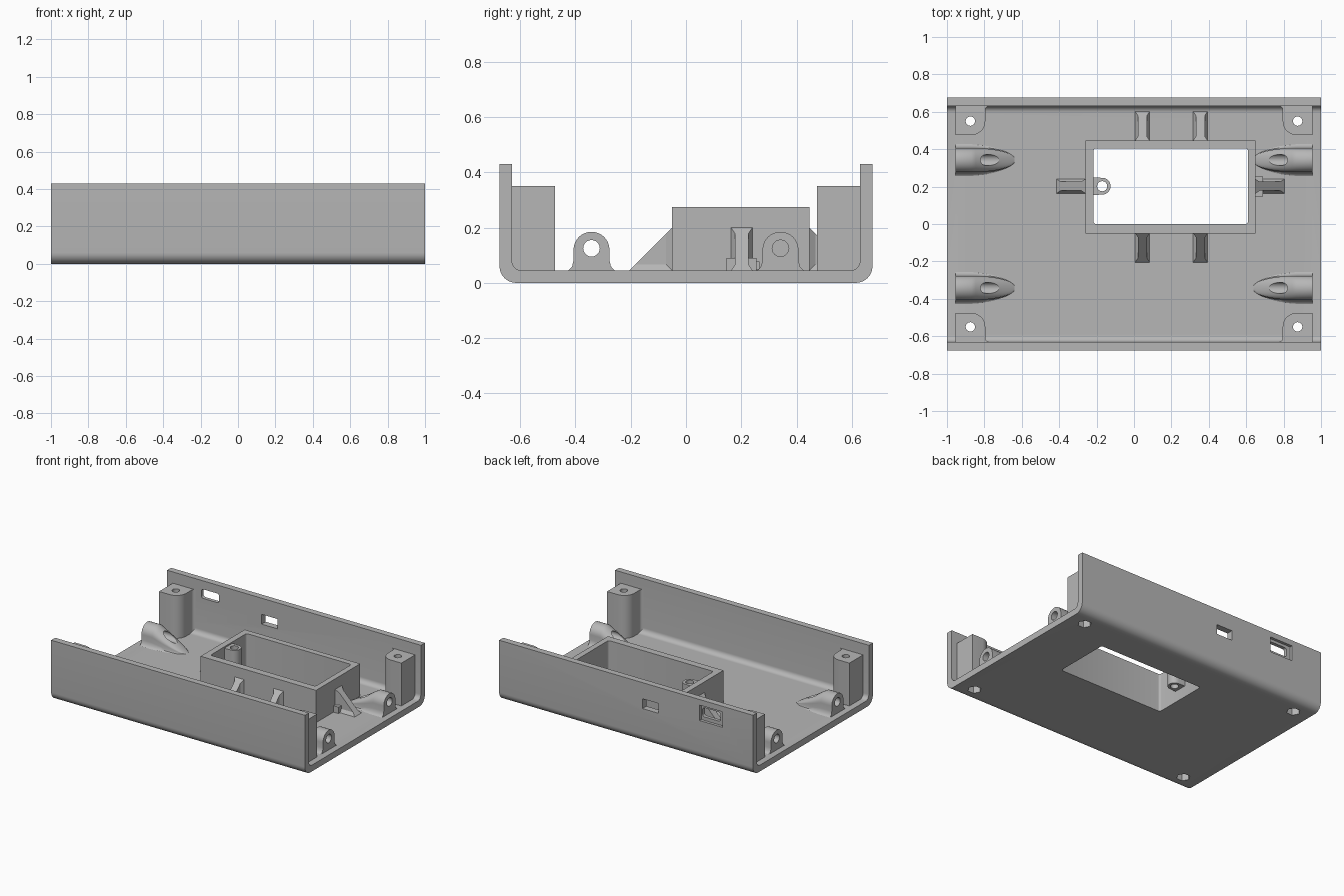
import bpy, bmesh, math
from math import cos, sin, pi

if "Cube" in bpy.data.objects:
    bpy.data.objects.remove(bpy.data.objects["Cube"], do_unlink=True)

grey = bpy.data.materials.new("plain grey")
grey.use_nodes = True
GREY = (0.47, 0.47, 0.47, 1)
grey.diffuse_color = GREY
grey.node_tree.nodes["Principled BSDF"].inputs["Base Color"].default_value = GREY

FLOOR = 0.045
CORNERS = [(sx, sy) for sx in (1, -1) for sy in (1, -1)]


def finish(name, bm):
    bmesh.ops.recalc_face_normals(bm, faces=bm.faces)
    mesh = bpy.data.meshes.new(name)
    bm.to_mesh(mesh)
    bm.free()
    mesh.materials.append(grey)
    obj = bpy.data.objects.new(name, mesh)
    bpy.context.collection.objects.link(obj)
    return obj


def loft(name, rings):
    """Skin equal-length rings of points and cap both ends."""
    bm = bmesh.new()
    rows = [[bm.verts.new(p) for p in ring] for ring in rings]
    n = len(rows[0])
    for a, b in zip(rows, rows[1:]):
        for i in range(n):
            j = (i + 1) % n
            bm.faces.new((a[i], a[j], b[j], b[i]))
    bm.faces.new(rows[0])
    bm.faces.new(rows[-1])
    return finish(name, bm)


def prism_z(name, pts, z0, z1):
    return loft(name, [[(x, y, z) for x, y in pts] for z in (z0, z1)])


def prism_x(name, pts, x0, x1):
    return loft(name, [[(x, y, z) for y, z in pts] for x in (x0, x1)])


def arc(cx, cy, r, a0, a1, n=8):
    angles = [math.radians(a0 + (a1 - a0) * i / n) for i in range(n + 1)]
    return [(cx + r * cos(a), cy + r * sin(a)) for a in angles]


def circle(cx, cy, r, n=24):
    return arc(cx, cy, r, 0, 360, n)[:-1]


def rect(x0, x1, y0, y1, r=0.0):
    if not r:
        return [(x0, y0), (x1, y0), (x1, y1), (x0, y1)]
    return (arc(x1 - r, y1 - r, r, 0, 90, 4) + arc(x0 + r, y1 - r, r, 90, 180, 4)
            + arc(x0 + r, y0 + r, r, 180, 270, 4) + arc(x1 - r, y0 + r, r, 270, 360, 4))


def cut(targets, cutter):
    """Subtract the cutter from every target, then discard it."""
    cutter.hide_render = True
    for obj in targets:
        mod = obj.modifiers.new("cut", 'BOOLEAN')
        mod.operation = 'DIFFERENCE'
        mod.solver = 'EXACT'
        mod.object = cutter
        bpy.context.view_layer.objects.active = obj
        bpy.ops.object.modifier_apply(modifier=mod.name)
    bpy.data.objects.remove(cutter, do_unlink=True)


parts = []

# Tray: floor and two long walls as one channel profile
W, IN, H, R, r = 0.675, 0.63, 0.43, 0.06, 0.035
half = [(IN, H), (W, H)]
outer = arc(W - R, R, R, 0, -90)
inner = arc(IN - r, FLOOR + r, r, -90, 0)
right_half = inner + half[:1] + half[1:] + outer
left_half = [(-y, z) for y, z in reversed(right_half)]
tray = prism_x("tray", right_half + left_half, -1, 1)
parts.append(tray)

# Wall ports, one with a shallow outer recess
cut([tray], loft("cutter", [[(x, y, z) for x, z in rect(-0.73, -0.59, 0.305, 0.37, 0.015)]
                            for y in (0.6, 0.7)]))
cut([tray], loft("cutter", [[(x, y, z) for x, z in rect(-0.76, -0.58, 0.28, 0.39)]
                            for y in (0.655, 0.7)]))
cut([tray], loft("cutter", [[(x, y, z) for x, z in rect(-0.255, -0.13, 0.245, 0.315)]
                            for y in (0.6, 0.7)]))

# Corner screw posts with nut pockets below
for sx, sy in CORNERS:
    pts = ([(0.955, 0.65), (0.955, 0.475)] + arc(0.87, 0.55, 0.075, 270, 180)
           + arc(0.775, 0.61, 0.02, 0, 90, 4) + [(0.775, 0.65)])
    post = prism_z("corner_post", [(sx * x, sy * y) for x, y in pts], 0.02, 0.35)
    parts.append(post)
    cx, cy = sx * 0.875, sy * 0.55
    cut([tray, post], prism_z("cutter", circle(cx, cy, 0.025), -0.1, 0.5))
    cut([tray, post], prism_z("cutter", circle(cx, cy, 0.045, 6), -0.1, 0.1))

# End bosses: flared arch section that tapers down to the floor
side = [(0.1, 0), (0.082, 0.006), (0.07, 0.02), (0.065, 0.042)]
arch = side + arc(0, 0.08, 0.065, 0, 180, 16) + [(-y, z) for y, z in reversed(side)]
for sx, sy in CORNERS:
    rings = [[(sx * 0.955, sy * (0.342 + y), 0.04 + z) for y, z in arch]]
    for i in range(11):
        t = 0.99 * i / 10
        wide = math.sqrt(1 - t * t)
        rings.append([(sx * (0.87 - 0.24 * t), sy * (0.342 + y * wide), 0.04 + z * (1 - t))
                      for y, z in arch])
    boss = loft("end_boss", rings)
    parts.append(boss)
    cut([boss], prism_x("cutter", circle(sy * 0.342, 0.125, 0.03), sx * 0.6, sx * 1.05))

# Rectangular housing with an open bottom
housing = prism_z("housing", rect(-0.26, 0.65, -0.05, 0.447), 0.02, 0.275)
latch = prism_z("latch_cover", rect(0.64, 0.69, 0.147, 0.255), 0.04, 0.09)
parts += [housing, latch]
cut([tray, housing], prism_z("cutter", rect(-0.217, 0.61, 0.0, 0.405, 0.015), -0.1, 0.5))
cut([housing, latch], prism_z("cutter", rect(0.58, 0.675, 0.165, 0.265), 0.05, 0.078))

# Screw tab inside the housing
tab = prism_z("screw_tab", [(-0.23, 0.155)] + arc(-0.17, 0.202, 0.045, -90, 90, 12)
              + [(-0.23, 0.249)], 0.08, 0.265)
parts.append(tab)
cut([tab, housing], prism_z("cutter", circle(-0.17, 0.202, 0.027), 0.0, 0.5))


# Support ribs: triangular webs that widen where they meet wall and floor
def rib(x, y, dx, dy):
    h, d = 0.155, 0.022
    rim = [(-0.005, h + 0.005), (-0.005, -0.005), (h + 0.005, -0.005)]
    web = [(d, h - d), (d, d), (h - d, d)]
    bm = bmesh.new()

    def row(pts, w):
        return [bm.verts.new((x + dx * u - dy * w, y + dy * u + dx * w, FLOOR + v))
                for u, v in pts]

    faces = {}
    for s in (1, -1):
        a, b = row(rim, s * 0.042), row(web, s * 0.024)
        faces[s] = (a, b)
        bm.faces.new(b)
        for i in (0, 1):
            bm.faces.new((a[i], a[i + 1], b[i + 1], b[i]))
    (a, b), (c, e) = faces[1], faces[-1]
    bm.faces.new((a[0], b[0], e[0], c[0]))
    bm.faces.new((b[0], b[2], e[2], e[0]))
    bm.faces.new((b[2], a[2], c[2], e[2]))
    for i in (0, 1):
        bm.faces.new((a[i], a[i + 1], c[i + 1], c[i]))
    parts.append(finish("support_rib", bm))


for x in (0.045, 0.355):
    rib(x, -0.05, 0, -1)
    rib(x, 0.447, 0, 1)
rib(0.65, 0.202, 1, 0)
rib(-0.26, 0.202, -1, 0)

# Smooth the curved surfaces, keep hard edges crisp
bpy.ops.object.select_all(action='DESELECT')
for obj in parts:
    obj.select_set(True)
bpy.context.view_layer.objects.active = tray
bpy.ops.object.shade_smooth_by_angle(angle=math.radians(32))
